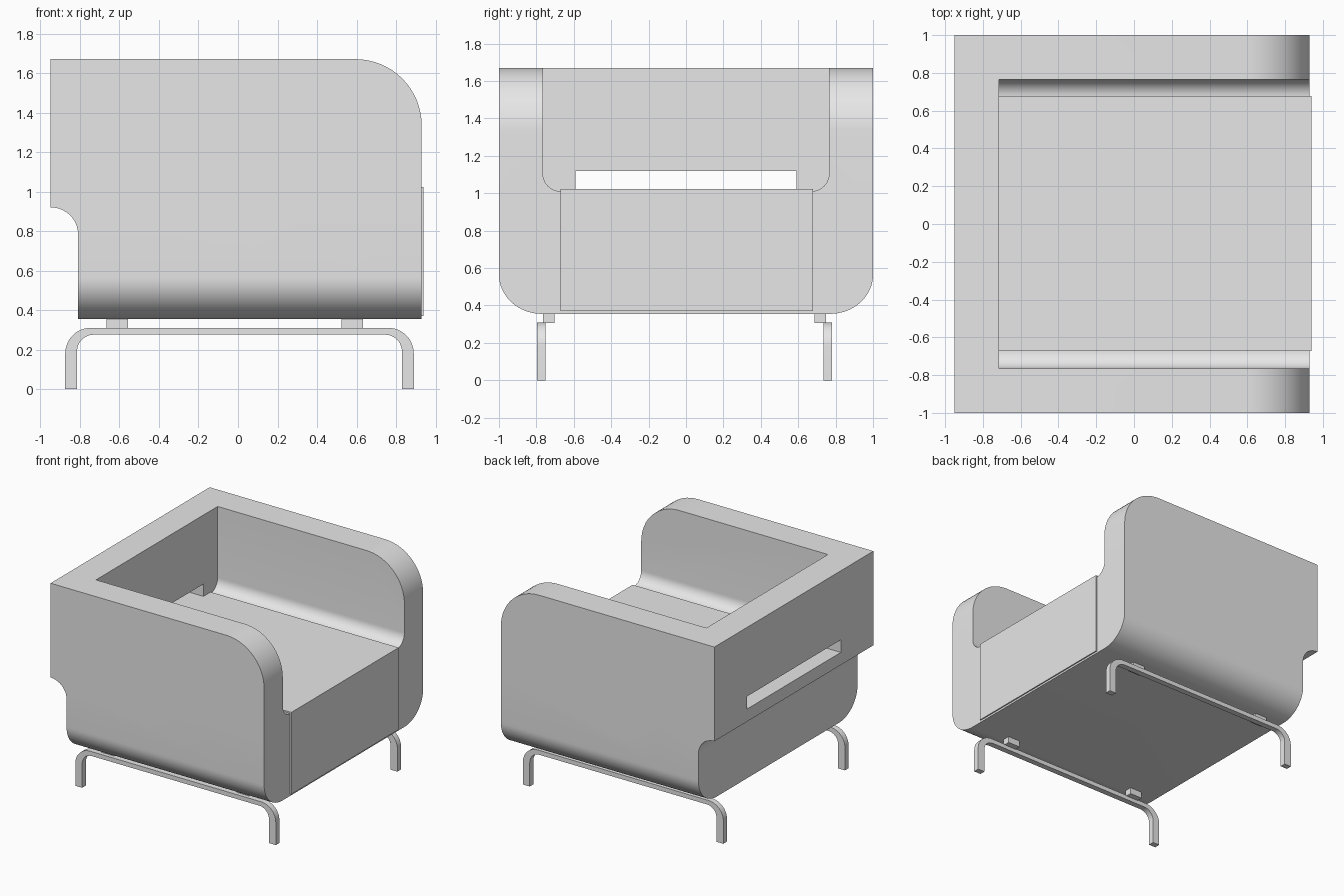
import bpy, bmesh, math
from mathutils import Vector

cube = bpy.data.objects.get("Cube")
if cube:
    bpy.data.objects.remove(cube, do_unlink=True)

grey = bpy.data.materials.new("light_grey")
grey.use_nodes = True
grey.diffuse_color = (0.8, 0.8, 0.8, 1)
grey.node_tree.nodes["Principled BSDF"].inputs["Base Color"].default_value = (0.8, 0.8, 0.8, 1)


def arc(cx, cz, rx, rz, start, end, steps=16):
    """Points of an elliptical arc, angles in degrees."""
    angles = [math.radians(start + (end - start) * i / steps) for i in range(steps + 1)]
    return [(cx + rx * math.cos(a), cz + rz * math.sin(a)) for a in angles]


def prism(name, outline, axis, low, high):
    """Extrude an outline (horizontal, z) along the x or y axis."""
    def place(u, v, w):
        return (w, u, v) if axis == "x" else (u, w, v)
    bm = bmesh.new()
    face = bm.faces.new([bm.verts.new(place(u, v, low)) for u, v in outline])
    made = bmesh.ops.extrude_face_region(bm, geom=[face])["geom"]
    shift = Vector(place(0, 0, high - low))
    bmesh.ops.translate(bm, vec=shift, verts=[g for g in made if isinstance(g, bmesh.types.BMVert)])
    bmesh.ops.recalc_face_normals(bm, faces=bm.faces)
    mesh = bpy.data.meshes.new(name)
    bm.to_mesh(mesh)
    bm.free()
    mesh.materials.append(grey)
    obj = bpy.data.objects.new(name, mesh)
    bpy.context.collection.objects.link(obj)
    return obj


def box(name, x0, x1, y0, y1, z0, z1):
    return prism(name, [(x0, z0), (x1, z0), (x1, z1), (x0, z1)], "y", y0, y1)


def select(obj):
    bpy.ops.object.select_all(action="DESELECT")
    obj.select_set(True)
    bpy.context.view_layer.objects.active = obj


def carve(target, cutter, operation):
    cutter.hide_render = True
    select(target)
    mod = target.modifiers.new("carve", "BOOLEAN")
    mod.operation = operation
    mod.solver = "EXACT"
    mod.object = cutter
    bpy.ops.object.modifier_apply(modifier=mod.name)
    bpy.data.objects.remove(cutter, do_unlink=True)


def smooth(obj):
    select(obj)
    bpy.ops.object.shade_smooth_by_angle(angle=math.radians(30))


# Upholstered shell: side profile with rounded arm fronts and a scooped back
side = [(-0.95, 1.67)] + arc(0.595, 1.335, 0.335, 0.335, 90, 0)
side += [(0.93, 0.355), (-0.81, 0.355)] + arc(-0.95, 0.785, 0.14, 0.135, 0, 90, 10)
shell = prism("armchair_shell", side, "y", -1, 1)

# Rounded lower edges running front to back
rounded = [(-1.1, 1.8)] + [(-1.1, 0.9), (-1, 0.9)]
rounded += arc(-0.77, 0.565, 0.23, 0.21, 180, 270) + arc(0.77, 0.565, 0.23, 0.21, 270, 360)
rounded += [(1, 0.9), (1.1, 0.9), (1.1, 1.8)]
carve(shell, prism("edge_cutter", rounded, "x", -1.2, 1.2), "INTERSECT")

# Seat well between the arms, with filleted lower corners
well = [(-0.765, 1.9)] + arc(-0.67, 1.105, 0.095, 0.095, 180, 270, 10)
well += arc(0.67, 1.105, 0.095, 0.095, 270, 360, 10) + [(0.765, 1.9)]
carve(shell, prism("well_cutter", well, "x", -0.715, 1.2), "DIFFERENCE")

# Slot through the backrest
carve(shell, box("slot_cutter", -1.2, -0.6, -0.59, 0.59, 1.02, 1.12), "DIFFERENCE")
smooth(shell)

# Seat block
box("seat_cushion", -0.715, 0.94, -0.672, 0.678, 0.37, 1.022)

# Bent leg frames and the mounts that carry the shell
leg = [(-0.815, 0), (-0.875, 0)] + arc(-0.745, 0.18, 0.13, 0.13, 180, 90, 12)
leg += arc(0.76, 0.18, 0.13, 0.13, 90, 0, 12) + [(0.89, 0), (0.83, 0)]
leg += arc(0.745, 0.19, 0.085, 0.085, 0, 90, 12) + arc(-0.73, 0.19, 0.085, 0.085, 90, 180, 12)
for label, y, s in (("right", -0.773, 1), ("left", 0.757, -1)):
    smooth(prism(label + "_leg_frame", leg, "y", y - 0.023, y + 0.023))
    y0, y1 = sorted((y + s * 0.008, y + s * 0.07))
    for end, x0, x1 in (("back", -0.665, -0.557), ("front", 0.525, 0.632)):
        box(f"{label}_{end}_mount", x0, x1, y0, y1, 0.305, 0.36)
